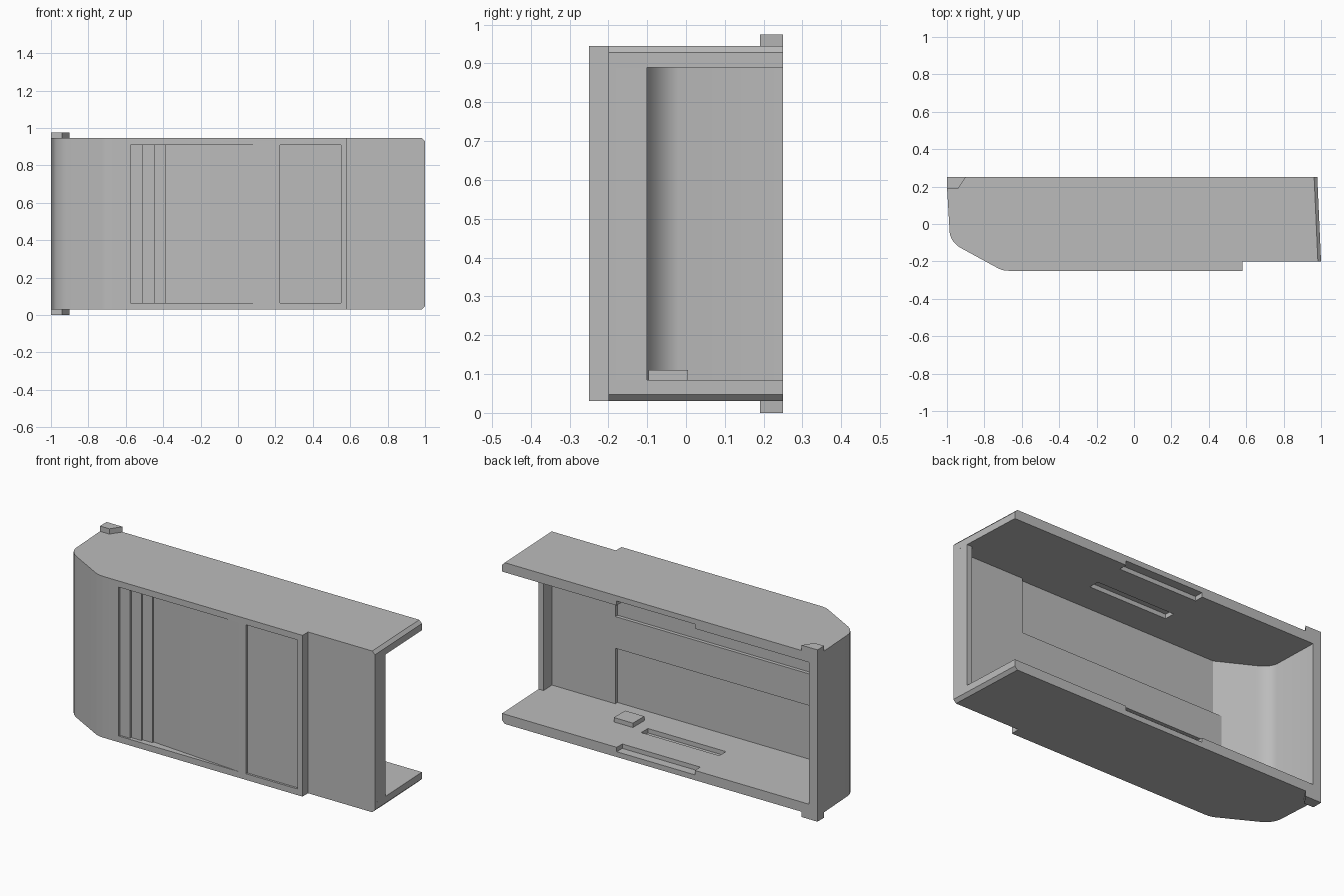
import bpy
import bmesh
import math

if "Cube" in bpy.data.objects:
    bpy.data.objects.remove(bpy.data.objects["Cube"], do_unlink=True)

grey = bpy.data.materials.new("plain grey")
grey.use_nodes = True
grey.diffuse_color = (0.5, 0.5, 0.5, 1)
grey.node_tree.nodes["Principled BSDF"].inputs["Base Color"].default_value = (0.5, 0.5, 0.5, 1)

BOTTOM, TOP, WALL = 0.03, 0.945, 0.055
MID = (BOTTOM + TOP) / 2


def prism(name, profile, z0, z1, bevel_end=0.0):
    """Extrude an xy outline from z0 to z1."""
    bm = bmesh.new()
    base = bm.faces.new([bm.verts.new((x, y, z0)) for x, y in profile])
    out = bmesh.ops.extrude_face_region(bm, geom=[base])
    for v in out["geom"]:
        if isinstance(v, bmesh.types.BMVert):
            v.co.z = z1
    bmesh.ops.recalc_face_normals(bm, faces=bm.faces)
    if bevel_end:
        edges = [e for e in bm.edges
                 if all(v.co.x > 0.97 for v in e.verts)
                 and abs(e.verts[0].co.z - e.verts[1].co.z) < 0.01]
        bmesh.ops.bevel(bm, geom=edges, offset=bevel_end, segments=1, affect="EDGES")
    mesh = bpy.data.meshes.new(name)
    bm.to_mesh(mesh)
    bm.free()
    mesh.materials.append(grey)
    obj = bpy.data.objects.new(name, mesh)
    bpy.context.collection.objects.link(obj)
    return obj


def box(name, x0, x1, y0, y1, z0, z1):
    return prism(name, [(x0, y0), (x1, y0), (x1, y1), (x0, y1)], z0, z1)


def curve(a, b, c, steps=8):
    """Points of a rounded corner from a to c, pulled towards b."""
    pts = []
    for i in range(steps + 1):
        t = i / steps
        pts.append(tuple((1 - t) ** 2 * p + 2 * t * (1 - t) * q + t * t * r
                         for p, q, r in zip(a, b, c)))
    return pts


def cut(target, cutter):
    cutter.hide_render = True
    bpy.context.view_layer.objects.active = target
    mod = target.modifiers.new("cut", "BOOLEAN")
    mod.operation = "DIFFERENCE"
    mod.solver = "EXACT"
    mod.object = cutter
    bpy.ops.object.modifier_apply(modifier=mod.name)
    bpy.data.objects.remove(cutter, do_unlink=True)


# Outer shell with rounded, tapered end and stepped front
outline = [(-1, 0.25), (-1, 0.2)]
outline += curve((-0.985, -0.05), (-0.975, -0.105), (-0.91, -0.137))
outline += [(-0.73, -0.235)] + curve((-0.72, -0.24), (-0.7, -0.25), (-0.67, -0.25), 3)
outline += [(0.58, -0.25), (0.58, -0.2), (1, -0.2), (0.98, 0.25)]
shell = prism("shell", outline, BOTTOM, TOP, bevel_end=0.017)

# Hollow interior, open at the back and one end
hollow = [(-0.95, 0.3)] + curve((-0.94, -0.02), (-0.93, -0.07), (-0.87, -0.1))
hollow += [(-0.68, -0.2), (0.57, -0.2), (0.57, -0.18), (1.1, -0.18), (1.1, 0.3)]
cut(shell, prism("hollow", hollow, BOTTOM + WALL, TOP - WALL))

# Sloping recess with finger steps on the front
steps = [(-0.574, -0.3)]
depth = -0.25
for x in (-0.574, -0.51, -0.447, -0.385):
    steps.append((x, depth + 0.011))
    depth += 0.011
    steps.append((x + 0.063, depth))
steps[-1] = (-0.32, -0.211)
steps += [(0.19, -0.2505), (0.19, -0.3)]
cut(shell, prism("slope_recess", steps, 0.065, 0.91))

# Shallow front panel
cut(shell, box("panel_recess", 0.225, 0.55, -0.3, -0.238, 0.065, 0.91))

# Rim notches and pockets in the top and bottom walls
for side in (-1, 1):
    inner = MID + side * (TOP - MID - WALL)
    z0, z1 = sorted((inner - side * 0.02, inner + side * 0.025))
    cut(shell, box("rim_notch", -0.23, 0.26, 0.2, 0.3, z0, z1))
    cut(shell, box("pocket", -0.23, 0.26, -0.03, 0.03, z0, z1))

# Interior thickening, end rib and small floor tab
box("inner_band", -0.75, 0.575, -0.205, -0.18, 0.4, 0.58)
prism("end_rib", [(0.968, -0.19), (0.999, -0.19), (0.9955, -0.1), (0.964, -0.1)],
      BOTTOM + WALL - 0.005, TOP - WALL + 0.005)
box("floor_tab", 0.33, 0.45, -0.097, 0.005, 0.08, 0.11)

# Hinge lugs at the back corners
lug = [(-1, 0.25), (-1, 0.19), (-0.94, 0.19), (-0.9, 0.25)]
prism("lower_lug", lug, 0, BOTTOM + 0.001)
prism("upper_lug", lug, TOP - 0.001, 0.975)

# Smooth the rounded end, keep the edges sharp
bpy.ops.object.select_all(action="DESELECT")
shell.select_set(True)
bpy.context.view_layer.objects.active = shell
bpy.ops.object.shade_smooth_by_angle(angle=math.radians(25))
